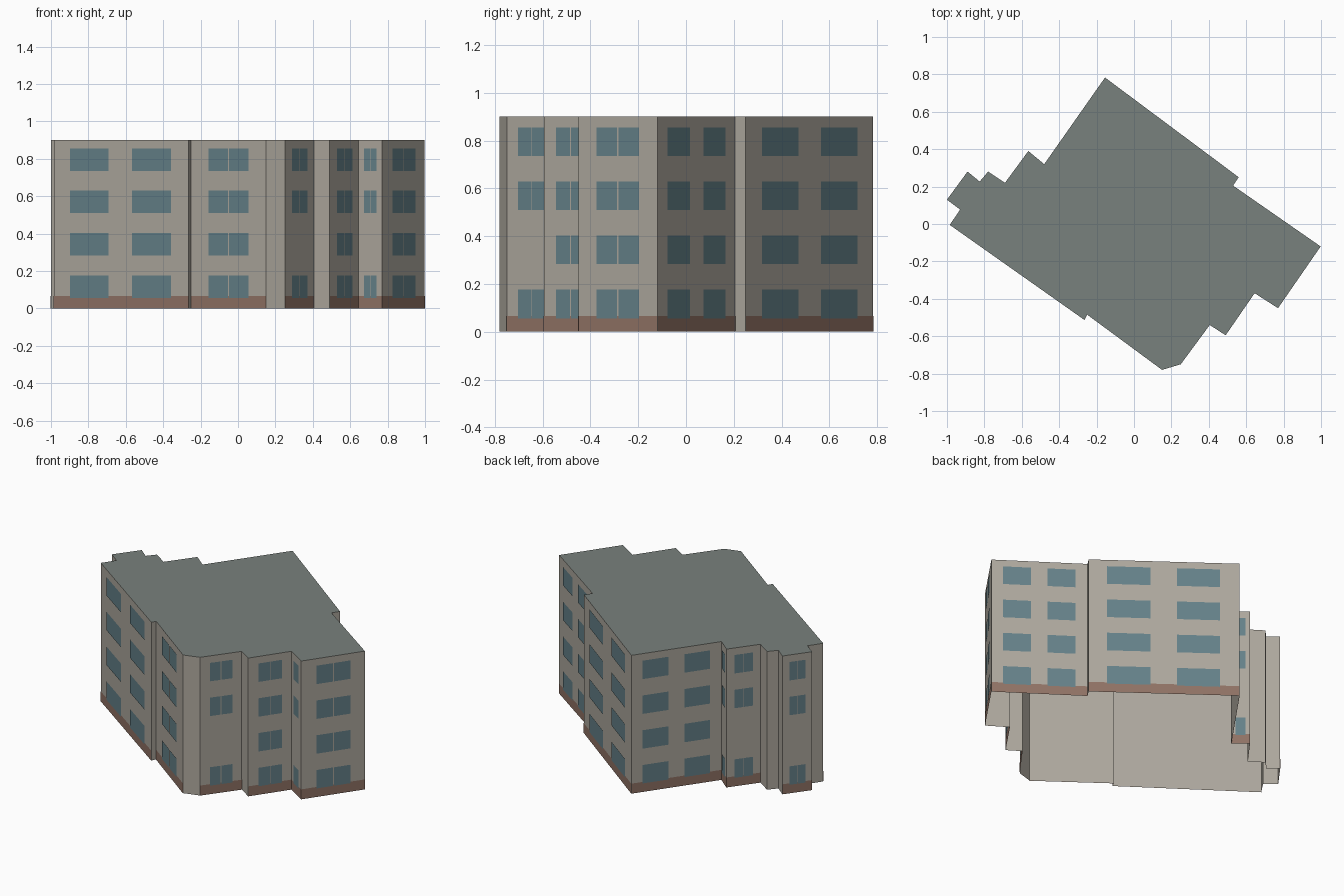
import bpy, bmesh
from mathutils import Vector

if "Cube" in bpy.data.objects:
    bpy.data.objects.remove(bpy.data.objects["Cube"])

HEIGHT, PLINTH, OFFSET = 0.90, 0.065, 0.003
ROW_Z, ROW_STEP, PANE_H = 0.056, 0.2265, 0.12
ALL, SOME = (0, 1, 2, 3), (0, 2, 3)
PAIR = ((0.122, 0.41), (0.585, 0.872))      # two broad windows
SPLIT = ((0.235, 0.495), (0.51, 0.77))      # one window with a slim mullion gap

# footprint corners, anticlockwise: x, y, window pattern and floors of the wall starting there
FOOTPRINT = [
    (-0.985, -0.005, PAIR, ALL), (-0.265, -0.513, None, ()),
    (-0.25, -0.485, SPLIT, ALL), (0.15, -0.78, None, ()),
    (0.25, -0.75, SPLIT, SOME), (0.405, -0.54, None, ()),
    (0.49, -0.595, SPLIT, ALL), (0.645, -0.37, SPLIT, SOME),
    (0.77, -0.45, SPLIT, ALL), (0.998, -0.12, PAIR, ALL),
    (0.53, 0.205, None, ()), (0.56, 0.25, PAIR, ALL),
    (-0.155, 0.783, PAIR, ALL), (-0.48, 0.32, SPLIT, SOME),
    (-0.565, 0.39, SPLIT, SOME), (-0.69, 0.22, None, ()),
    (-0.78, 0.28, None, ()), (-0.825, 0.227, None, ()),
    (-0.89, 0.28, SPLIT, SOME), (-1.0, 0.13, None, ()),
    (-0.93, 0.077, None, ()),
]


def material(name, rgb):
    mat = bpy.data.materials.new(name)
    mat.diffuse_color = (*rgb, 1)
    mat.use_nodes = True
    mat.node_tree.nodes["Principled BSDF"].inputs["Base Color"].default_value = mat.diffuse_color
    return mat


def finish(bm, name, mat):
    mesh = bpy.data.meshes.new(name)
    bm.to_mesh(mesh)
    bm.free()
    mesh.materials.append(mat)
    bpy.context.collection.objects.link(bpy.data.objects.new(name, mesh))


def panel(bm, a, b, u0, u1, z0, z1, offset=0.0):
    """Upright rectangle on the wall from a to b, pushed outwards by offset."""
    d = b - a
    out = Vector((d.y, -d.x, 0)).normalized() * offset
    p, q = a + d * u0 + out, a + d * u1 + out
    bm.faces.new([bm.verts.new((v.x, v.y, z))
                  for v, z in ((p, z0), (q, z0), (q, z1), (p, z1))])


walls, plinth, windows, roof = (bmesh.new() for _ in range(4))
corners = [Vector((p[0], p[1], 0)) for p in FOOTPRINT]

# walls, with plinth facing and window panes on the windowed sides
for i, (_, _, pattern, floors) in enumerate(FOOTPRINT):
    a, b = corners[i], corners[(i + 1) % len(corners)]
    panel(walls, a, b, 0, 1, 0, HEIGHT)
    if pattern:
        panel(plinth, a, b, 0, 1, 0, PLINTH, OFFSET * 0.5)
    for floor in floors:
        z = ROW_Z + floor * ROW_STEP
        for u0, u1 in pattern:
            panel(windows, a, b, u0, u1, z, z + PANE_H, OFFSET)
bmesh.ops.remove_doubles(walls, verts=walls.verts[:], dist=1e-5)

# flat roof; the underside of the shell is open
roof.faces.new([roof.verts.new((c.x, c.y, HEIGHT)) for c in corners])

finish(walls, "outer_walls", material("render_coat", (0.42, 0.39, 0.34)))
finish(plinth, "brick_plinth", material("brick", (0.28, 0.17, 0.13)))
finish(windows, "window_panes", material("glass", (0.13, 0.22, 0.25)))
finish(roof, "flat_roof", material("roofing", (0.19, 0.22, 0.205)))
